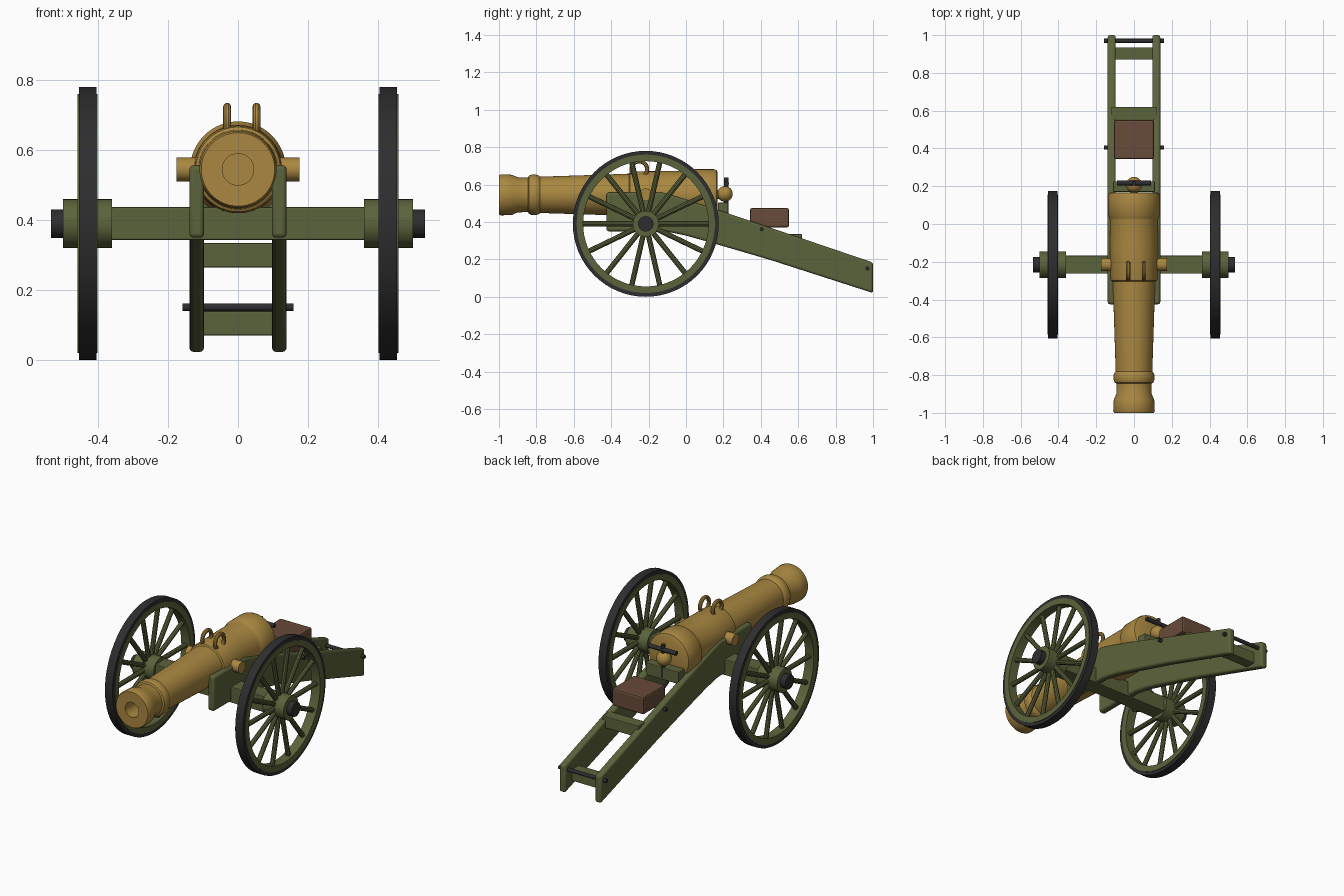
import bpy, bmesh, math
from mathutils import Matrix, Vector

if "Cube" in bpy.data.objects:
    bpy.data.objects.remove(bpy.data.objects["Cube"])


def material(name, rgb):
    m = bpy.data.materials.new(name)
    m.diffuse_color = (*rgb, 1)
    m.use_nodes = True
    m.node_tree.nodes["Principled BSDF"].inputs["Base Color"].default_value = m.diffuse_color
    return m


BRONZE = material("bronze", (0.40, 0.245, 0.052))
GREEN = material("olive_green", (0.105, 0.125, 0.044))
IRON = material("black_iron", (0.027, 0.027, 0.029))
LEATHER = material("brown_wood", (0.14, 0.07, 0.041))


def finish(name, bm, mat, loc=(0, 0, 0), bevel=0, segments=2, smooth=True):
    bmesh.ops.recalc_face_normals(bm, faces=bm.faces[:])
    me = bpy.data.meshes.new(name)
    bm.to_mesh(me)
    bm.free()
    me.materials.append(mat)
    ob = bpy.data.objects.new(name, me)
    ob.location = loc
    bpy.context.collection.objects.link(ob)
    if bevel:
        b = ob.modifiers.new("bevel", 'BEVEL')
        b.width, b.segments = bevel, segments
    if smooth:
        bpy.ops.object.select_all(action='DESELECT')
        bpy.context.view_layer.objects.active = ob
        ob.select_set(True)
        bpy.ops.object.shade_smooth_by_angle(angle=math.radians(35))
    return ob


def lathe(name, profile, axis, mat, loc=(0, 0, 0), sides=48, closed=False):
    """Turn (position along axis, radius) points around an axis."""
    place = {'X': lambda a, u, v: (a, u, v), 'Y': lambda a, u, v: (u, a, v),
             'Z': lambda a, u, v: (u, v, a)}[axis]
    bm = bmesh.new()
    rings = []
    for a, r in profile:
        n = sides if r > 0 else 1
        rings.append([bm.verts.new(place(a, r * math.cos(i * math.tau / sides),
                                         r * math.sin(i * math.tau / sides))) for i in range(n)])
    pairs = list(zip(rings, rings[1:])) + ([(rings[-1], rings[0])] if closed else [])
    for p, q in pairs:
        for i in range(sides):
            j = (i + 1) % sides
            vs = [p[i % len(p)], p[j % len(p)], q[j % len(q)], q[i % len(q)]]
            bm.faces.new(list(dict.fromkeys(vs)))
    return finish(name, bm, mat, loc)


def rod(name, a, b, r, axis, mat, loc=(0, 0, 0), sides=16):
    return lathe(name, [(a, 0), (a, r), (b, r), (b, 0)], axis, mat, loc, sides)


def box(name, x, y, z, mat, bevel=0.004):
    bm = bmesh.new()
    bmesh.ops.create_cube(bm, size=1)
    size = Vector((x[1] - x[0], y[1] - y[0], z[1] - z[0]))
    bmesh.ops.scale(bm, vec=size, verts=bm.verts)
    return finish(name, bm, mat, (sum(x) / 2, sum(y) / 2, sum(z) / 2), bevel, smooth=False)


BARREL_Z = 0.545
WHEEL_Y, WHEEL_Z, WHEEL_X = -0.215, 0.39, 0.43

# Barrel with hollow bore, flared muzzle, rings and heavier breech
lathe("barrel", [
    (-0.70, 0), (-0.70, 0.045), (-1.0, 0.045), (-1.0, 0.105), (-0.99, 0.11), (-0.93, 0.107),
    (-0.90, 0.094), (-0.845, 0.092), (-0.84, 0.102), (-0.825, 0.108), (-0.80, 0.108),
    (-0.785, 0.102), (-0.78, 0.097), (-0.50, 0.106), (-0.305, 0.113), (-0.30, 0.121),
    (-0.285, 0.125), (-0.12, 0.127), (0.02, 0.127), (0.035, 0.130), (0.045, 0.137),
    (0.15, 0.137), (0.163, 0.132), (0.168, 0.122), (0.168, 0)],
    'Y', BRONZE, (0, 0, BARREL_Z), 64)

# Breech knob and its neck
rod("breech_neck", 0.15, 0.20, 0.022, 'Y', BRONZE, (0, 0, BARREL_Z), 24)
lathe("breech_knob", [(-0.042 * math.cos(i * math.pi / 12), 0.042 * math.sin(i * math.pi / 12)
                       if 0 < i < 12 else 0) for i in range(13)],
      'Y', BRONZE, (0, 0.208, 0.55), 24)

# Trunnions
rod("trunnions", -0.176, 0.176, 0.034, 'X', BRONZE, (0, WHEEL_Y, BARREL_Z), 32)

# Lifting handles
for x in (-0.031, 0.053):
    lathe("lifting_handle", [(0.0115 * math.cos(i * math.tau / 10),
                              0.042 + 0.0115 * math.sin(i * math.tau / 10)) for i in range(10)],
          'X', BRONZE, (x, -0.25, 0.682), 32, closed=True)

# Elevating screw with cross handle, on a support block
rod("elevating_screw", 0.44, 0.637, 0.012, 'Z', IRON, (0, 0.215, 0))
rod("screw_handle", -0.09, 0.09, 0.013, 'X', IRON, (0, 0.217, 0.606), 12)
box("screw_block", (-0.11, 0.11), (0.17, 0.225), (0.43, 0.503), GREEN)

# Carriage cheeks running back into the trail
side = [(-0.425, 0.35), (-0.11, 0.35), (0.0, 0.327), (0.16, 0.282), (0.45, 0.197), (1.0, 0.02),
        (1.0, 0.183), (0.16, 0.468), (-0.08, 0.545), (-0.13, 0.557), (-0.425, 0.557)]
for s in (-1, 1):
    bm = bmesh.new()
    face = bm.faces.new([bm.verts.new((s * 0.097, y, z)) for y, z in side])
    ext = bmesh.ops.extrude_face_region(bm, geom=[face])
    bmesh.ops.translate(bm, vec=(s * 0.042, 0, 0),
                        verts=[v for v in ext['geom'] if isinstance(v, bmesh.types.BMVert)])
    finish("carriage_cheek", bm, GREEN, bevel=0.012, segments=3)

# Cross pieces and bolts between the cheeks
box("middle_transom", (-0.12, 0.12), (0.55, 0.62), (0.265, 0.335), GREEN)
box("rear_transom", (-0.10, 0.10), (0.87, 0.935), (0.07, 0.14), GREEN)
for y, z in ((0.97, 0.151), (0.405, 0.361)):
    rod("cross_bolt", -0.158, 0.158, 0.011, 'X', IRON, (0, y, z), 12)

# Ammunition chest
box("ammunition_chest", (-0.105, 0.105), (0.343, 0.55), (0.37, 0.474), LEATHER, 0.01)

# Axle
box("axle", (-0.37, 0.37), (WHEEL_Y - 0.048, WHEEL_Y + 0.048), (0.343, 0.438), GREEN)

# Wheels
for s in (-1, 1):
    centre = (s * WHEEL_X, WHEEL_Y, WHEEL_Z)
    for name, inner, outer, half, mat in (("wheel_rim", 0.335, 0.37, 0.0285, GREEN),
                                          ("wheel_tyre", 0.367, 0.39, 0.025, IRON)):
        lathe(name, [(-half, inner), (-half, outer), (half, outer), (half, inner)],
              'X', mat, centre, 64, closed=True)
    rod("wheel_hub", -0.07, 0.07, 0.07, 'X', GREEN, centre, 32)
    rod("hub_cap", min(s * 0.06, s * 0.104), max(s * 0.06, s * 0.104), 0.041, 'X', IRON, centre, 24)
    bm = bmesh.new()
    for i in range(14):
        m = (Matrix.Rotation(i * math.tau / 14, 4, 'X') @ Matrix.Translation((0, 0.20, 0))
             @ Matrix.Rotation(math.pi / 2, 4, 'X'))
        bmesh.ops.create_cone(bm, cap_ends=True, segments=10, radius1=0.014, radius2=0.014,
                              depth=0.28, matrix=m)
    finish("wheel_spokes", bm, GREEN, centre)
